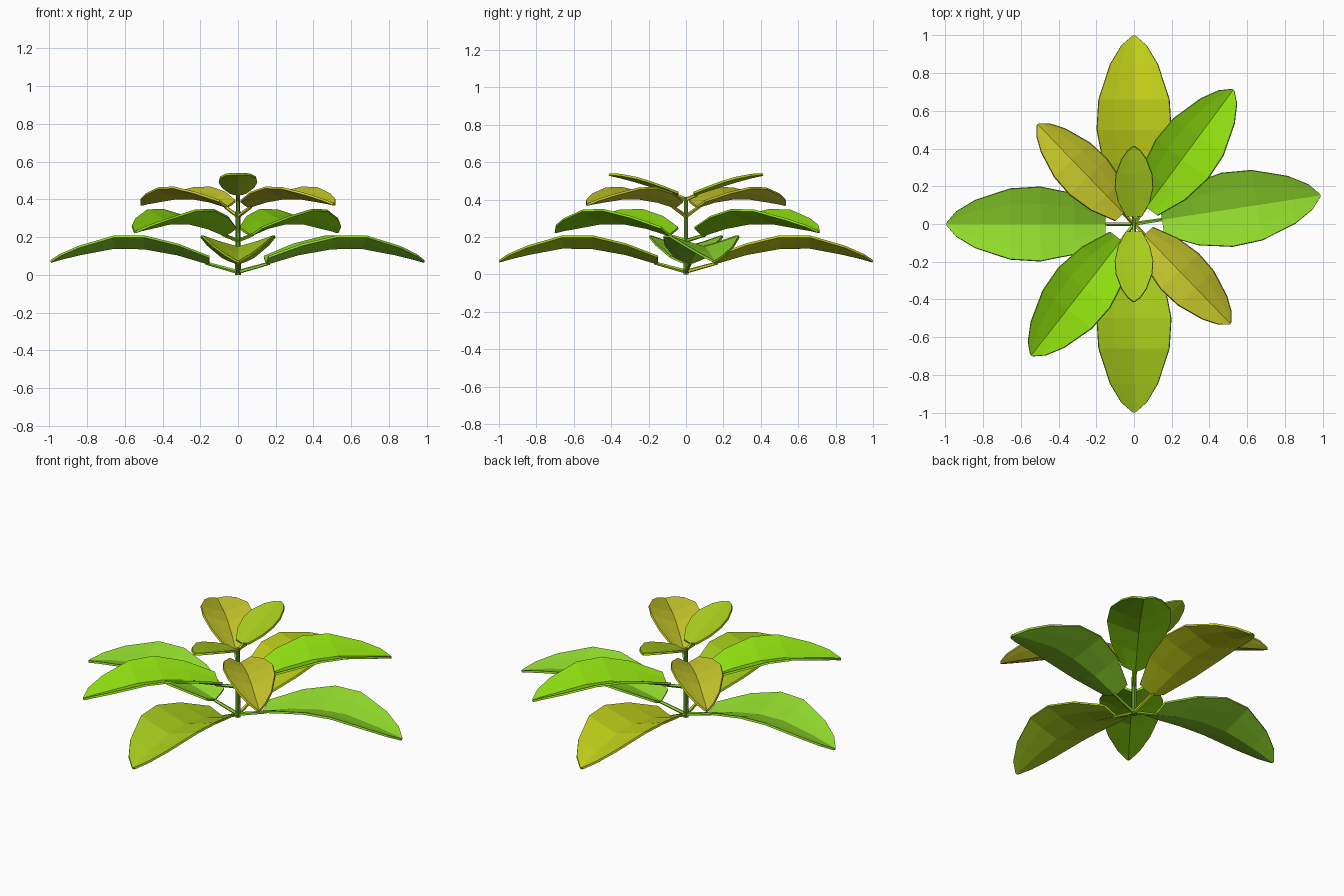
import bpy, math
from mathutils import Matrix, Vector

if "Cube" in bpy.data.objects:
    bpy.data.objects.remove(bpy.data.objects["Cube"])


def material(name, rgb):
    m = bpy.data.materials.new(name)
    m.diffuse_color = (*rgb, 1)
    m.use_nodes = True
    m.node_tree.nodes["Principled BSDF"].inputs["Base Color"].default_value = m.diffuse_color
    return m


LIME = material("lime", (0.28, 0.70, 0.025))
FRESH = material("fresh_green", (0.27, 0.72, 0.005))
OLIVE = material("olive_green", (0.40, 0.62, 0.012))
YELLOW = material("yellow_green", (0.55, 0.65, 0.01))
GOLD = material("gold_green", (0.58, 0.58, 0.025))
STEM = material("stem_green", (0.12, 0.30, 0.02))


def add_mesh(name, verts, faces, mat):
    me = bpy.data.meshes.new(name)
    me.from_pydata(verts, [], faces)
    me.materials.append(mat)
    ob = bpy.data.objects.new(name, me)
    bpy.context.collection.objects.link(ob)
    return ob


# Shared leaf outline: position along the blade, width factor
ALONG = (0, 0.2, 0.41, 0.6, 0.82, 0.94, 1)
WIDE = (0.42, 0.82, 1.0, 0.95, 0.64, 0.33, 0.03)
ACROSS = (-1, -0.55, 0, 0.55, 1)


def leaf(name, angle, r0, r1, width, heights, rise, mat):
    """Folded, arched blade made of flat facets with a little thickness."""
    rot = Matrix.Rotation(math.radians(angle), 3, 'Z')
    verts, n = [], len(ACROSS)
    for t, w, z in zip(ALONG, WIDE, heights):
        for u in ACROSS:
            lift = rise * (0.15 * (t < 0.1) + w) * abs(u) ** 1.15
            verts.append(rot @ Vector((r0 + t * (r1 - r0), u * w * width, z + lift)))
    faces = [(i * n + j, (i + 1) * n + j, (i + 1) * n + j + 1, i * n + j + 1)
             for i in range(len(ALONG) - 1) for j in range(n - 1)]
    ob = add_mesh(name, verts, faces, mat)
    mod = ob.modifiers.new("thickness", 'SOLIDIFY')
    mod.thickness, mod.offset = 0.012, -1


def stalk(name, a, b, ra, rb, mat, sides=5):
    """Tapered rod between two points."""
    a, b = Vector(a), Vector(b)
    q = (b - a).to_track_quat('Z', 'Y')
    verts = []
    for p, r in ((a, ra), (b, rb)):
        for k in range(sides):
            t = 2 * math.pi * k / sides
            verts.append(p + q @ Vector((r * math.cos(t), r * math.sin(t), 0)))
    faces = [(k, (k + 1) % sides, sides + (k + 1) % sides, sides + k) for k in range(sides)]
    faces += [tuple(reversed(range(sides))), tuple(range(sides, 2 * sides))]
    add_mesh(name, verts, faces, mat)


# Main stem
stalk("stem", (0, 0, 0), (0, 0, 0.415), 0.016, 0.011, STEM, 6)

# Tiers: name, stem height, blade start, width, midrib heights, edge rise, leaves (angle, reach, colour)
TIERS = [
    ("bottom", 0.015, 0.15, 0.195, (0.065, 0.115, 0.147, 0.15, 0.115, 0.09, 0.075), 0.062,
     [(8.7, 1.0, LIME), (180, 0.995, LIME), (90, 1.0, YELLOW), (270, 1.0, OLIVE)]),
    ("middle", 0.18, 0.11, 0.17, (0.215, 0.255, 0.28, 0.28, 0.255, 0.242, 0.232), 0.07,
     [(53.5, 0.885, FRESH), (232, 0.885, FRESH)]),
    ("upper", 0.31, 0.08, 0.135, (0.365, 0.395, 0.412, 0.412, 0.395, 0.385, 0.378), 0.056,
     [(134, 0.735, GOLD), (314, 0.735, GOLD)]),
    ("top", 0.40, 0.04, 0.1, (0.43, 0.455, 0.48, 0.502, 0.524, 0.534, 0.54), 0.02,
     [(90, 0.41, OLIVE), (270, 0.41, OLIVE)]),
]
for tier, z0, r0, width, heights, rise, leaves in TIERS:
    for i, (ang, reach, mat) in enumerate(leaves, 1):
        leaf(f"{tier}_leaf_{i}", ang, r0, reach, width, heights, rise, mat)
        d = Vector((math.cos(math.radians(ang)), math.sin(math.radians(ang)), 0))
        stalk(f"{tier}_leaf_stalk_{i}", (0, 0, z0),
              d * (r0 + 0.02) + Vector((0, 0, heights[0] - 0.003)), 0.011, 0.009, mat)
